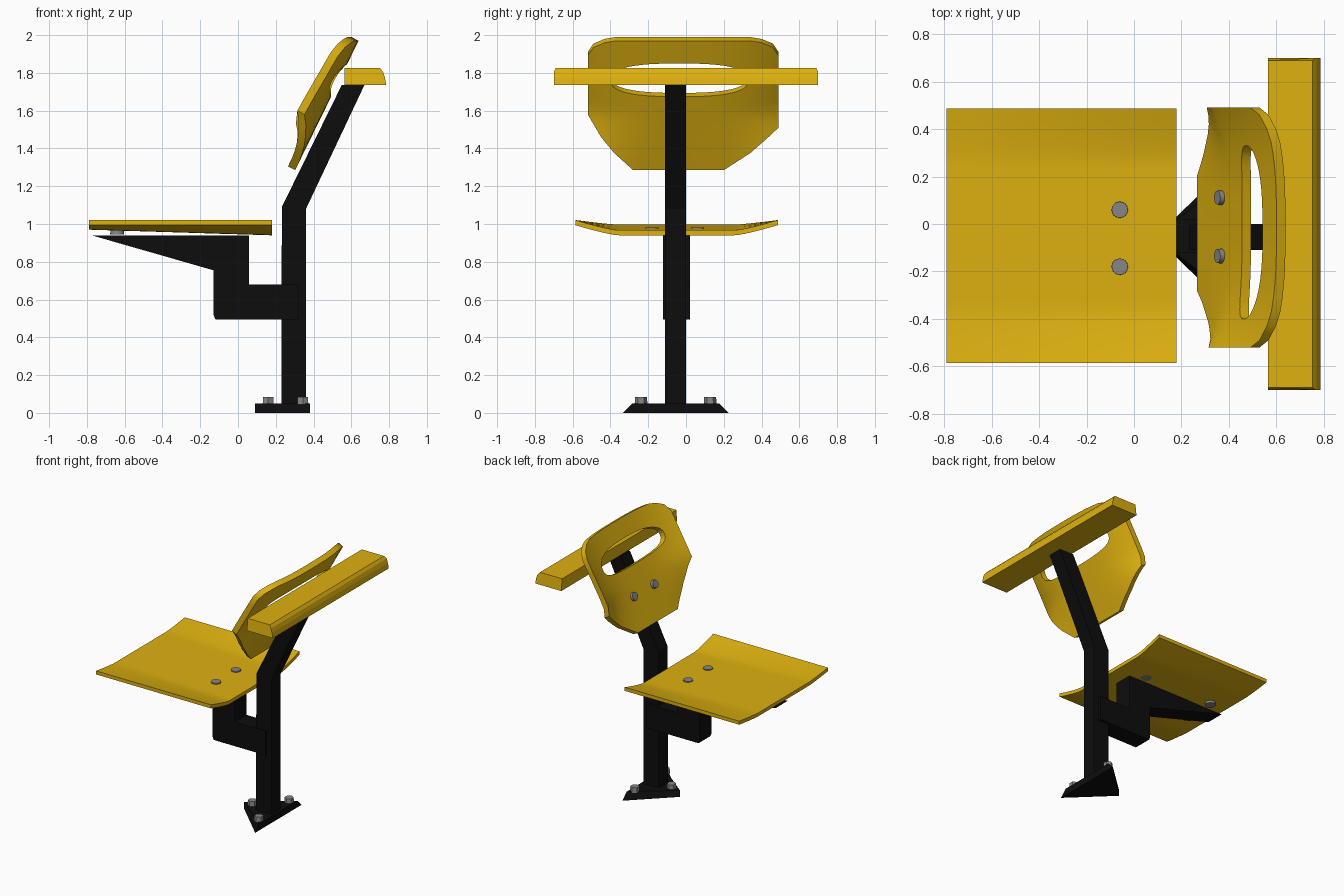
import bpy, bmesh, math
from mathutils import Vector

if "Cube" in bpy.data.objects:
    bpy.data.objects.remove(bpy.data.objects["Cube"])

def material(name, rgb):
    m = bpy.data.materials.new(name)
    m.diffuse_color = (*rgb, 1)
    m.use_nodes = True
    m.node_tree.nodes["Principled BSDF"].inputs["Base Color"].default_value = m.diffuse_color
    return m

YELLOW = material("yellow", (0.73, 0.44, 0.005))
BLACK = material("black", (0.004, 0.004, 0.004))
GREY = material("grey metal", (0.24, 0.24, 0.24))
YC = -0.055  # centre line of the seat

def finish(name, bm, mat, smooth=False):
    bmesh.ops.recalc_face_normals(bm, faces=bm.faces)
    me = bpy.data.meshes.new(name)
    bm.to_mesh(me)
    bm.free()
    me.materials.append(mat)
    if smooth:
        for p in me.polygons:
            p.use_smooth = True
        me.set_sharp_from_angle(angle=math.radians(35))
    ob = bpy.data.objects.new(name, me)
    bpy.context.collection.objects.link(ob)
    return ob

def prism(name, profile, y0, y1, mat):
    """Extrude an x-z profile along y."""
    bm = bmesh.new()
    a = [bm.verts.new((x, y0, z)) for x, z in profile]
    b = [bm.verts.new((x, y1, z)) for x, z in profile]
    n = len(a)
    for i in range(n):
        bm.faces.new((a[i], a[(i + 1) % n], b[(i + 1) % n], b[i]))
    bm.faces.new(a)
    bm.faces.new(b)
    return finish(name, bm, mat)

def sheet(name, rows, shift, mat, closed=False):
    """Skin rows of points and thicken them by a fixed shift."""
    bm = bmesh.new()
    g = [[bm.verts.new(p) for p in r] for r in rows]
    n = len(g[0])
    for r0, r1 in zip(g, g[1:]):
        for i in range(n if closed else n - 1):
            j = (i + 1) % n
            bm.faces.new((r0[i], r0[j], r1[j], r1[i]))
    ext = bmesh.ops.extrude_face_region(bm, geom=bm.faces[:], use_keep_orig=True)
    moved = [v for v in ext["geom"] if isinstance(v, bmesh.types.BMVert)]
    bmesh.ops.translate(bm, verts=moved, vec=shift)
    return finish(name, bm, mat, True)

def bolt(name, centre, radius, depth, axis=(0, 0, 1), sides=16):
    bm = bmesh.new()
    bmesh.ops.create_cone(bm, cap_ends=True, segments=sides, radius1=radius,
                          radius2=radius * 0.92, depth=depth)
    rot = Vector(axis).to_track_quat('Z', 'Y').to_matrix().to_4x4()
    bmesh.ops.transform(bm, matrix=rot, verts=bm.verts)
    bmesh.ops.translate(bm, verts=bm.verts, vec=centre)
    return finish(name, bm, GREY, sides > 8)

# bent post
prism("post", [(0.23, 0.02), (0.36, 0.02), (0.36, 1.08), (0.67, 1.737),
               (0.55, 1.737), (0.232, 1.09)], -0.11, 0.0, BLACK)

# stepped seat bracket with tapering tongue
prism("seat_bracket", [(-0.775, 0.94), (-0.13, 0.755), (-0.13, 0.52), (-0.12, 0.495),
                       (0.32, 0.495), (0.32, 0.68), (0.058, 0.68), (0.058, 0.94)],
      -0.122, 0.02, BLACK)

# triangular foot plate with sloping ends
bm = bmesh.new()
lower = [bm.verts.new(p) for p in ((0.09, YC, 0), (0.38, YC - 0.28, 0), (0.38, YC + 0.28, 0))]
upper = [bm.verts.new(p) for p in ((0.09, YC, 0.05), (0.38, YC - 0.23, 0.05), (0.38, YC + 0.23, 0.05))]
for i in range(3):
    j = (i + 1) % 3
    bm.faces.new((lower[i], lower[j], upper[j], upper[i]))
bm.faces.new(lower)
bm.faces.new(upper)
finish("foot_plate", bm, BLACK)
for i, (x, y) in enumerate(((0.16, YC), (0.343, YC - 0.183), (0.343, YC + 0.183))):
    bolt(f"foot_bolt_{i}", (x, y, 0.065), 0.034, 0.04, sides=6)

# seat: flat middle, raised sides, slightly higher at the front
rows = []
for i in range(13):
    t = i / 12
    mid = 0.94 + 0.03 * t
    row = []
    for j in range(33):
        s = -1 + j / 16
        k = max(0, (abs(s) - 0.58) / 0.42)
        row.append((0.18 - 0.97 * t, -0.05 + 0.536 * s, mid + (0.994 - mid) * k ** 1.25))
    rows.append(row)
sheet("seat", rows, (0, 0, 0.027), YELLOW)
for side in (-1, 1):
    y = -0.06 + side * 0.12
    bolt(f"seat_rear_bolt_{side}", (-0.06, y, 0.964), 0.037, 0.036)
    bolt(f"seat_front_bolt_{side}", (-0.64, y, 0.962), 0.037, 0.034)

# backrest: shell lofted from its outline to the hand slot
def back_point(y, z):
    d = abs(y + 0.015)
    fade = min(1, max(0, (z - 1.33) / 0.25)) * (1 - 0.35 * max(0, (z - 1.6) / 0.38))
    return (0.31 + 0.49 * (z - 1.30) - 0.095 * fade * (d / 0.505) ** 3, y, z)

outline = [(-0.37, 1.97), (-0.43, 1.96), (-0.49, 1.935), (-0.52, 1.89), (-0.52, 1.58),
           (-0.45, 1.46), (-0.38, 1.375), (-0.28, 1.285), (0.20, 1.285), (0.34, 1.375),
           (0.42, 1.445), (0.49, 1.51), (0.49, 1.89), (0.46, 1.935), (0.40, 1.96), (0.34, 1.97)]
outer = []
for p, q in zip(outline, outline[1:] + outline[:1]):
    n = max(1, round(math.dist(p, q) / 0.06))
    outer += [(p[0] + (q[0] - p[0]) * k / n, p[1] + (q[1] - p[1]) * k / n) for k in range(n)]
CY, CZ = -0.035, 1.762
rows = [[] for _ in range(9)]
for y, z in outer:
    a = math.atan2((z - CZ) / 0.24, (y - CY) / 0.42)
    c, s = math.cos(a), math.sin(a)
    r = (abs(c) ** 2.6 + abs(s) ** 2.6) ** (-1 / 2.6)
    hy, hz = CY + 0.365 * r * c, CZ + 0.088 * r * s
    for i, row in enumerate(rows):
        t = i / 8
        row.append(back_point(y + (hy - y) * t, z + (hz - z) * t))
sheet("backrest", rows, (-0.038, 0, 0.02), YELLOW, closed=True)
for side in (-1, 1):
    bolt(f"backrest_bolt_{side}", (0.364, -0.012 + side * 0.123, 1.522), 0.032, 0.03,
         (-0.89, 0, 0.45))

# writing ledge behind the backrest, ends slightly tapered
ledge = prism("rear_ledge", [(0.565, 1.735), (0.785, 1.735), (0.778, 1.775),
                             (0.768, 1.805), (0.752, 1.825), (0.565, 1.825)], -0.7, 0.7, YELLOW)
for v in ledge.data.vertices:
    if v.co.z > 1.82:
        v.co.y *= 0.985
